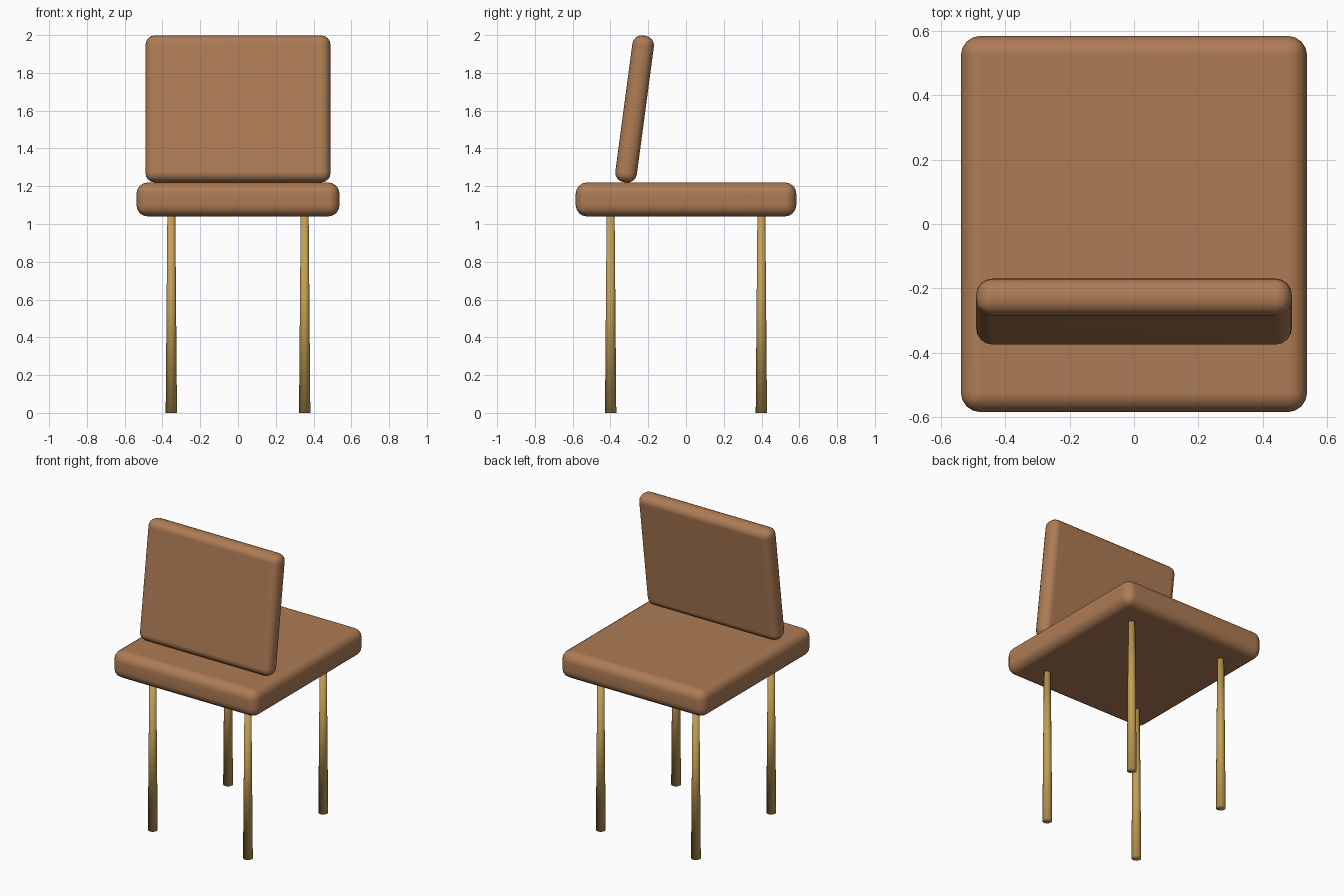
import bpy, math

if "Cube" in bpy.data.objects:
    bpy.data.objects.remove(bpy.data.objects["Cube"])


def material(name, color):
    m = bpy.data.materials.new(name)
    m.diffuse_color = color
    m.use_nodes = True
    m.node_tree.nodes["Principled BSDF"].inputs["Base Color"].default_value = m.diffuse_color
    return m


leather = material("tan_leather", (0.42, 0.20, 0.09, 1))
brass = material("brass", (0.55, 0.35, 0.09, 1))


def cushion(name, size, loc, radius, segments, tilt=0.0):
    """Rounded, smooth-shaded box."""
    bpy.ops.mesh.primitive_cube_add(size=1, location=loc)
    o = bpy.context.object
    o.name = name
    o.scale = size
    bpy.ops.object.transform_apply(location=False, rotation=False, scale=True)
    o.rotation_euler.x = tilt
    b = o.modifiers.new("rounding", 'BEVEL')
    b.width, b.segments = radius, segments
    b.limit_method = 'NONE'
    bpy.ops.object.shade_smooth()
    w = o.modifiers.new("flat_faces", 'WEIGHTED_NORMAL')
    w.keep_sharp = True
    o.data.materials.append(leather)
    return o


# Seat pad
cushion("seat", (1.075, 1.168, 0.18), (0, 0, 1.13), 0.06, 4)

# Backrest, leaning towards +y
cushion("backrest", (0.98, 0.115, 0.783), (0, -0.272, 1.609), 0.05, 4,
        tilt=-math.radians(7.6))

# Four tapered legs, reaching slightly into the seat
for side, sx in (("left", -1), ("right", 1)):
    for end, sy in (("front", -1), ("back", 1)):
        bpy.ops.mesh.primitive_cone_add(vertices=24, radius1=0.03, radius2=0.021,
                                        depth=1.06,
                                        location=(sx * 0.353, sy * 0.399, 0.53))
        leg = bpy.context.object
        leg.name = f"{end}_{side}_leg"
        bpy.ops.object.shade_smooth()
        leg.data.materials.append(brass)
